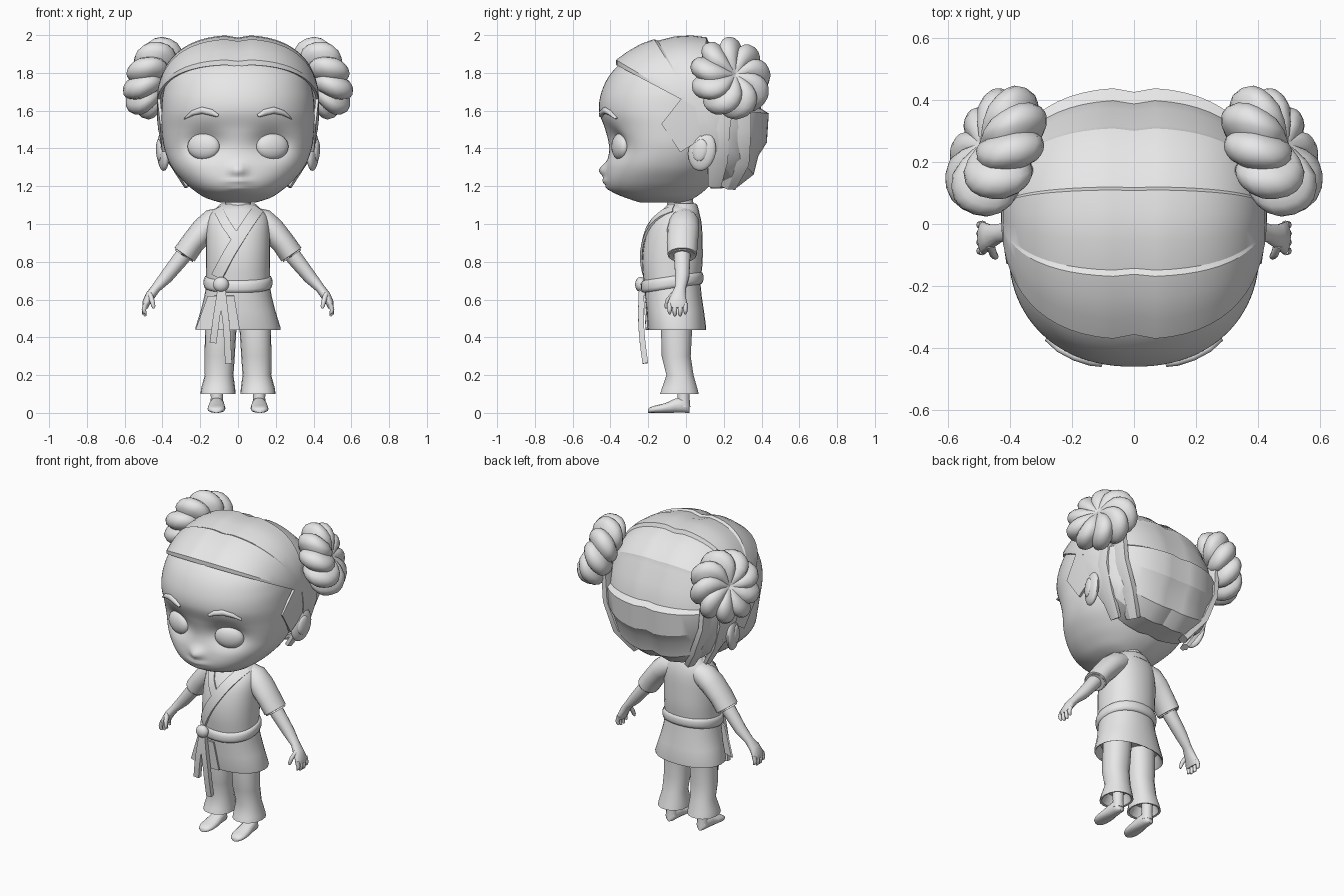
import bpy, bmesh, math
from mathutils import Vector, Matrix

if "Cube" in bpy.data.objects:
    bpy.data.objects.remove(bpy.data.objects["Cube"])

MAT = bpy.data.materials.new("plain_grey")
MAT.diffuse_color = (0.8, 0.8, 0.8, 1)
MAT.use_nodes = True
MAT.node_tree.nodes["Principled BSDF"].inputs["Base Color"].default_value = MAT.diffuse_color


def mesh(name, verts, faces, mirror=False, angle=40, thick=0):
    verts = [Vector(v) for v in verts]
    if mirror:
        n = len(verts)
        verts += [Vector((-v.x, v.y, v.z)) for v in verts]
        faces = faces + [tuple(i + n for i in reversed(f)) for f in faces]
    me = bpy.data.meshes.new(name)
    me.from_pydata(verts, [], faces)
    bm = bmesh.new()
    bm.from_mesh(me)
    bmesh.ops.remove_doubles(bm, verts=bm.verts[:], dist=0.0003)
    bmesh.ops.recalc_face_normals(bm, faces=bm.faces[:])
    if thick:
        bmesh.ops.solidify(bm, geom=bm.faces[:], thickness=thick)
        bmesh.ops.recalc_face_normals(bm, faces=bm.faces[:])
    bm.to_mesh(me)
    bm.free()
    me.shade_smooth()
    me.set_sharp_from_angle(angle=math.radians(angle))
    me.materials.append(MAT)
    ob = bpy.data.objects.new(name, me)
    bpy.context.collection.objects.link(ob)
    return ob


def grid_faces(rows, n, closed=True):
    m = n if closed else n - 1
    return [(r * n + i, r * n + (i + 1) % n, (r + 1) * n + (i + 1) % n, (r + 1) * n + i)
            for r in range(rows - 1) for i in range(m)]


def loft(name, rings, **kw):
    n = len(rings[0])
    faces = grid_faces(len(rings), n)
    faces += [tuple(range(n)), tuple(range((len(rings) - 1) * n, len(rings) * n))]
    return mesh(name, [p for r in rings for p in r], faces, **kw)


def spow(v, e):
    return math.copysign(abs(v) ** e, v)


def ring(z, hw, yf, yb, n=24, p=2.2, cx=0):
    cy, ry = (yf + yb) / 2, (yb - yf) / 2
    return [Vector((cx + hw * spow(math.cos(a), 2 / p), cy + ry * spow(math.sin(a), 2 / p), z))
            for a in (2 * math.pi * i / n for i in range(n))]


def sample(prof, z):
    """Smooth interpolation of (z, half width, front y, back y) rows."""
    z = min(max(z, prof[0][0]), prof[-1][0])
    i = max(k for k in range(len(prof) - 1) if prof[k][0] <= z)
    a, b = prof[i], prof[i + 1]
    h = b[0] - a[0]
    t = (z - a[0]) / h

    def slope(k, c):
        lo, hi = prof[max(k - 1, 0)], prof[min(k + 1, len(prof) - 1)]
        return (hi[c] - lo[c]) / (hi[0] - lo[0])
    return [a[c] * (2*t**3 - 3*t*t + 1) + b[c] * (3*t*t - 2*t**3)
            + h * (slope(i, c) * (t**3 - 2*t*t + t) + slope(i + 1, c) * (t**3 - t*t)) for c in (1, 2, 3)]


def front_y(prof, x, z, p=2.2):
    hw, yf, yb = sample(prof, z)
    k = max(0, 1 - min(abs(x) / hw, 1) ** p) ** (1 / p)
    return (yf + yb) / 2 - (yb - yf) / 2 * k


def tube(name, path, n=12, **kw):
    """Path rows: x, y, z, radius across, radius along y."""
    pts, rings = [Vector(q[:3]) for q in path], []
    for i, q in enumerate(path):
        t = (pts[min(i + 1, len(pts) - 1)] - pts[max(i - 1, 0)]).normalized()
        b = Vector((0, 1, 0)).cross(t).normalized()
        c = t.cross(b)
        rings.append([pts[i] + b * q[3] * math.cos(a) + c * q[4] * math.sin(a)
                      for a in (2 * math.pi * k / n for k in range(n))])
    return loft(name, rings, **kw)


def ball(name, loc, size, rot=0, n=20, m=12, tilt=0, **kw):
    R = Matrix.Rotation(rot, 3, 'Z') @ Matrix.Rotation(tilt, 3, 'X')
    v = [Vector(loc) + R @ Vector((size[0] * math.sin(t) * math.cos(a), size[1] * math.sin(t) * math.sin(a),
                                   size[2] * math.cos(t)))
         for t in (math.pi * j / m for j in range(m + 1)) for a in (2 * math.pi * i / n for i in range(n))]
    return mesh(name, v, grid_faces(m + 1, n), **kw)


def ribbon(name, ends, w, yfun, thick=0.012, seg=10):
    v = []
    for i in range(seg + 1):
        k = i / seg * (len(ends) - 1)
        j = min(int(k), len(ends) - 2)
        a, b = Vector(ends[j]), Vector(ends[j + 1])
        c, d = a.lerp(b, k - j), (b - a).normalized()
        for s in (-1, 0, 1):
            x, z = c.x - d.y * w / 2 * s, c.y + d.x * w / 2 * s
            v.append((x, yfun(x, z), z))
    return mesh(name, v, grid_faces(seg + 1, 3, False), thick=thick)


# head with eye sockets, nose and lips
HEAD = [(1.113, .09, -.24, 0), (1.135, .165, -.31, .04), (1.17, .222, -.39, .09), (1.22, .283, -.42, .14),
        (1.3, .35, -.42, .2), (1.4, .39, -.408, .25), (1.5, .403, -.428, .28), (1.6, .405, -.46, .3),
        (1.7, .395, -.447, .3), (1.8, .36, -.395, .28), (1.87, .28, -.315, .22), (1.92, .17, -.19, .14),
        (1.935, .08, -.1, .08)]


def bump(x, z, cx, cz, sx, sz):
    return math.exp(-((x - cx) / sx) ** 2 - ((z - cz) / sz) ** 2)


rings = []
for i in range(71):
    z = 1.113 + .822 * i / 70
    r = ring(z, *sample(HEAD, z), n=96)
    for p in r:
        if p.y < -.1:
            x = abs(p.x)
            p.y += (.055 * bump(x, z, .18, 1.425, .095, .075) - .04 * bump(x, z, 0, 1.285, .04, .035)
                    - .02 * bump(x, z, 0, 1.225, .06, .017) - .015 * bump(x, z, 0, 1.19, .05, .014))
    rings.append(r)
loft("head", rings, angle=60)
ball("eyes", (.182, -.348, 1.41), (.09, .04, .07), .32, mirror=True)
tube("eyebrows", [(x, front_y(HEAD, x, z) - .003, z, r, .014) for x, z, r in
                  ((.105, 1.572, .008), (.14, 1.59, .017), (.19, 1.602, .018), (.24, 1.588, .014), (.28, 1.56, .004))],
     10, mirror=True, angle=60)
ball("ears", (.396, .085, 1.385), (.03, .075, .105), -.25, tilt=-.2, mirror=True)
ball("ear_folds", (.418, .075, 1.39), (.014, .04, .06), -.25, 12, 8, tilt=-.2, mirror=True)

# swept-back hair: bands fanning out from each side, parted in the middle
PIVOT = (.05, 1.62)
PROFILE = [(-.372, 1.843), (-.372, 1.87), (-.31, 1.915), (-.24, 1.955), (-.17, 1.98), (-.15, 1.972), (-.06, 1.995),
           (.03, 2.0), (.11, 1.99), (.12, 1.965), (.22, 1.93), (.31, 1.85), (.32, 1.82), (.375, 1.72), (.40, 1.61),
           (.44, 1.585), (.43, 1.43), (.385, 1.36), (.36, 1.26), (.27, 1.19), (.13, 1.185)]
N = 30
v = []
for y, z in PROFILE:
    for i in range(N + 1):
        a = math.pi * i / N
        k = math.sin(a) ** (2 / 2.45) if 0 < i < N else 0
        k *= .965 if i == N // 2 else 1
        v.append((.43 * spow(math.cos(a), 2 / 2.45), PIVOT[0] + (y - PIVOT[0]) * k, PIVOT[1] + (z - PIVOT[1]) * k))
mesh("hair", v, grid_faces(len(PROFILE), N + 1, False), angle=24, thick=.015)

# hair patches in front of the ears
patch = [(.428, -.02, 1.67), (.412, -.13, 1.53), (.402, -.03, 1.38), (.41, .13, 1.48), (.425, .14, 1.66)]
mesh("side_hair", patch + [(.426, .03, 1.53)], [(i, (i + 1) % 5, 5) for i in range(5)],
     mirror=True, angle=20, thick=.015)
# broad locks running from the nape up to the buns
tube("side_lock", [(.39, .21, 1.72, .03, .06), (.395, .18, 1.5, .025, .06), (.35, .17, 1.34, .025, .06),
                   (.265, .15, 1.2, .02, .04)], 6, mirror=True, angle=30)
tube("nape_lock", [(.36, .28, 1.70, .03, .07), (.345, .28, 1.5, .03, .075), (.28, .27, 1.33, .035, .075),
                   (.19, .22, 1.2, .03, .05)], 6, mirror=True, angle=30)

# lobed hair buns
axis = Vector((.85, .4, .35)).normalized()
u = axis.cross(Vector((0, 0, 1))).normalized()
w = axis.cross(u)
CENTRE = Vector((.445, .235, 1.772))
LOBES, SEG, M = 9, 6, 12
n = LOBES * SEG
v = []
for j in range(M + 1):
    t = math.pi * j / M
    for i in range(n):
        a = 2 * math.pi * i / n
        f = .83 + .17 * abs(math.sin(LOBES * a / 2)) ** .7 if 0 < j < M else .85
        h = .115 * spow(math.cos(t), .8) * (1 - .35 * math.exp(-(math.sin(t) / .3) ** 2)) * f
        b = a + .35 * math.cos(t)
        r = .226 * math.sin(t) ** .8 * f if 0 < j < M else 0
        v.append(CENTRE + axis * h + (u * math.cos(b) + w * math.sin(b)) * r)
mesh("hair_buns", v, grid_faces(M + 1, n), mirror=True, angle=35)

# neck and jacket
loft("neck", [ring(z, r, -.03 - r, -.03 + r, 16, 2) for z, r in ((1.03, .085), (1.08, .075), (1.13, .066), (1.22, .068))])
TORSO = [(.62, .17, -.215, .075), (.7, .168, -.225, .078), (.8, .17, -.232, .088), (.9, .17, -.222, .088),
         (1.0, .165, -.19, .083), (1.06, .145, -.14, .07), (1.105, .085, -.095, .05)]
loft("jacket", [ring(z, *sample(TORSO, z), n=28) for z in (.62 + .485 * i / 16 for i in range(17))], angle=50)
loft("jacket_skirt", [ring(*q, n=28) for q in
                      ((.5, .19, -.175, .08), (.445, .215, -.19, .096), (.44, .225, -.2, .106), (.45, .226, -.203, .107),
                       (.54, .198, -.208, .095), (.62, .178, -.217, .083), (.7, .165, -.22, .075))], angle=45)
mesh("skirt_flap", [(-.16, -.185, .62), (-.02, -.226, .62), (.01, -.212, .44), (-.225, -.165, .44),
                    (-.1, -.224, .62), (-.11, -.214, .44)], [(0, 4, 5, 3), (4, 1, 2, 5)], thick=.01)
lapel = lambda x, z: front_y(TORSO, x, z) - .008
ribbon("left_lapel", [(-.11, 1.085), (-.065, 1.0), (-.005, .915)], .05, lapel)
ribbon("right_lapel", [(.11, 1.085), (.05, 1.0), (-.045, .85), (-.115, .72)], .06, lambda x, z: lapel(x, z) - .006)
loft("collar", [ring(*q, n=20, p=2) for q in
                ((1.06, .135, -.10, .072), (1.1, .1, -.085, .06), (1.108, .088, -.08, .052), (1.085, .075, -.07, .04))])

# belt, higher at the back, with knot and hanging ends
belt = [ring(z, .168 + d, -.225 - d, .078 + d, 28) for z, d in
        ((.655, 0), (.66, .009), (.675, .014), (.70, .014), (.714, .009), (.72, 0))]
for r in belt:
    for p in r:
        p.z += .15 * (p.y + .1)
loft("belt", belt, angle=60)
ball("belt_knot", (-.09, -.24, .68), (.042, .03, .04), 0, 12, 8)
hang = lambda x, z: -.25 - .012 * math.sin((z - .26) * 8) + .05 * (.66 - z)
ribbon("belt_end_short", [(-.09, .66), (-.115, .5), (-.132, .37)], .036, hang, .03, 6)
ribbon("belt_end_long", [(-.085, .66), (-.06, .45), (-.05, .26)], .036, hang, .03, 6)

# sleeves, arms and hands
tube("sleeves", [(.08, -.01, 1.03, .06, .065), (.13, -.01, 1.01, .072, .08), (.18, -.015, .97, .068, .085),
                 (.24, -.02, .90, .063, .082), (.283, -.02, .838, .064, .078), (.288, -.02, .83, .058, .072),
                 (.275, -.02, .85, .048, .06)], 16, mirror=True, angle=50)
tube("arms", [(.24, -.02, .90, .045, .045), (.30, -.02, .82, .043, .044), (.38, -.02, .72, .036, .038),
              (.435, -.03, .66, .025, .03), (.465, -.04, .62, .026, .04), (.487, -.045, .58, .021, .053),
              (.492, -.045, .555, .014, .05)], 14, mirror=True, angle=60)
for k in range(4):
    y = -.087 + .028 * k
    tip = .512 + .012 * (k in (0, 3))
    tube("finger", [(.488, y, .58, .013, .014), (.498, y, .548, .012, .0125), (.496, y, tip + .012, .011, .011),
                    (.488, y, tip, .005, .005)], 8, mirror=True, angle=60)
tube("thumb", [(.465, -.065, .625, .014, .018), (.455, -.095, .595, .013, .014), (.448, -.105, .565, .011, .011),
               (.447, -.106, .553, .005, .005)], 8, mirror=True, angle=60)

# trousers, ankles and feet
loft("trousers", [ring(z, rx, cy - ry, cy + ry, 18, 2.2, cx) for z, cx, cy, rx, ry in
                  ((.56, .088, -.05, .085, .085), (.43, .092, -.05, .083, .083), (.3, .097, -.052, .08, .078),
                   (.2, .1, -.032, .076, .073), (.13, .105, -.034, .09, .095), (.1, .106, -.035, .093, .104),
                   (.103, .106, -.035, .082, .09), (.16, .106, -.03, .06, .06))], mirror=True, angle=45)
loft("ankles", [ring(z, r, -.013 - r, -.013 + r, 12, 2, .112) for z, r in ((.03, .036), (.08, .032), (.2, .036))],
     mirror=True)
foot = []
for y, rx, top in ((.018, .014, .04), (.008, .03, .062), (-.02, .037, .085), (-.06, .041, .075), (-.11, .047, .052),
                   (-.16, .047, .04), (-.19, .035, .03), (-.2, .018, .02)):
    foot.append([Vector((.112 + .024 * max(0, -y - .05) + rx * math.cos(a), y,
                         top / 2 + top / 2 * spow(math.sin(a), .8)))
                 for a in (2 * math.pi * i / 14 for i in range(14))])
loft("feet", foot, mirror=True, angle=50)
